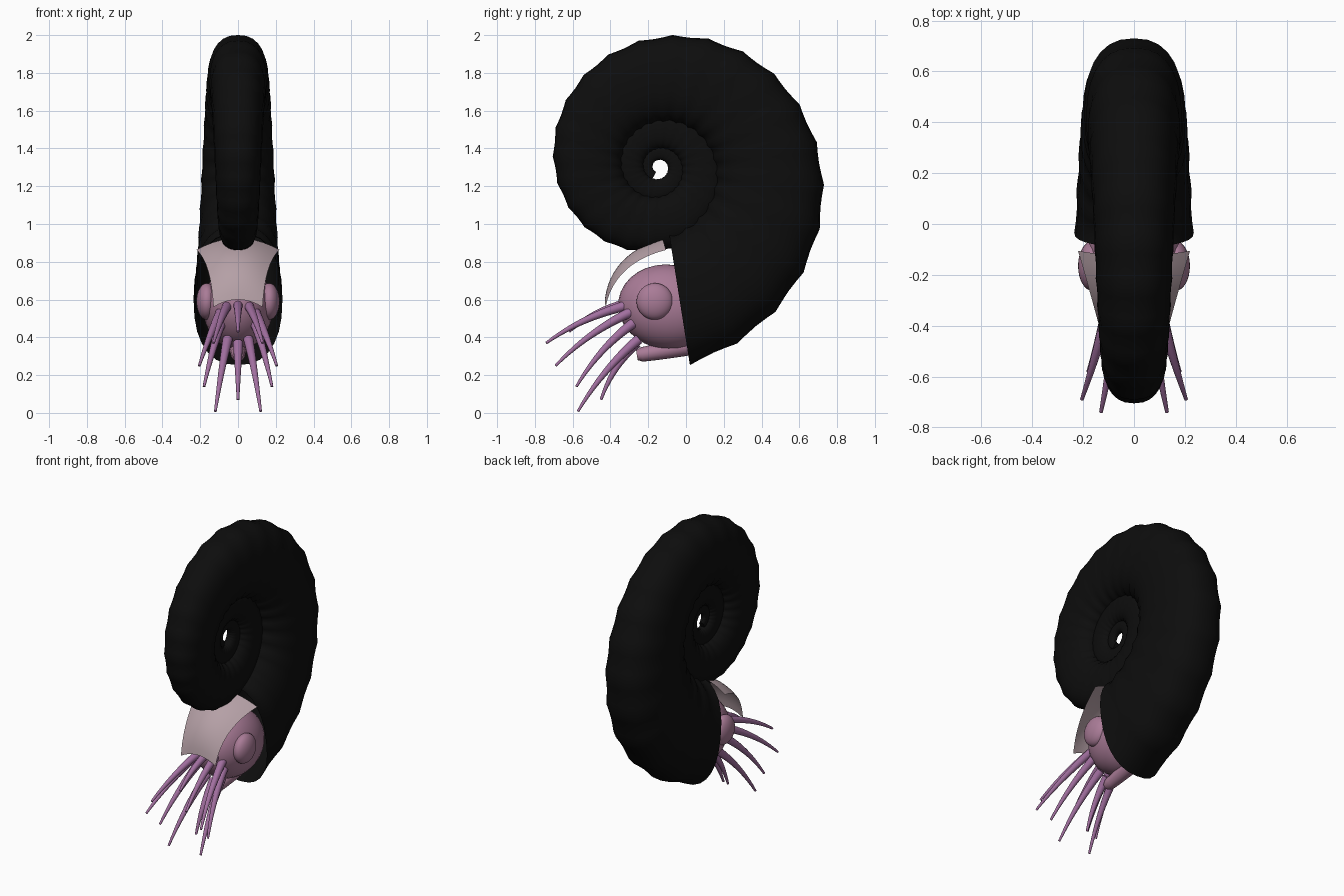
import bpy
import bmesh
import math
from mathutils import Vector

if "Cube" in bpy.data.objects:
    bpy.data.objects.remove(bpy.data.objects["Cube"], do_unlink=True)


def material(name, rgb):
    m = bpy.data.materials.new(name)
    m.use_nodes = True
    m.diffuse_color = (*rgb, 1)
    bsdf = m.node_tree.nodes["Principled BSDF"]
    bsdf.inputs["Base Color"].default_value = (*rgb, 1)
    bsdf.inputs["Roughness"].default_value = 0.7
    return m


BLACK = material("shell black", (0.004, 0.004, 0.004))
SKIN = material("mauve skin", (0.40, 0.20, 0.31))
HOOD = material("pale hood", (0.46, 0.35, 0.38))
ARM = material("violet tentacle", (0.36, 0.16, 0.35))


def finish(name, bm, mat, angle=50):
    mesh = bpy.data.meshes.new(name)
    bmesh.ops.recalc_face_normals(bm, faces=bm.faces)
    bm.to_mesh(mesh)
    bm.free()
    mesh.materials.append(mat)
    ob = bpy.data.objects.new(name, mesh)
    bpy.context.collection.objects.link(ob)
    bpy.ops.object.select_all(action="DESELECT")
    ob.select_set(True)
    bpy.context.view_layer.objects.active = ob
    bpy.ops.object.shade_smooth_by_angle(angle=math.radians(angle))
    return ob


def ring(center, u, v, count, power=2.0):
    """Superellipse section spanned by the half axes u and v."""
    pts = []
    for i in range(count):
        a = math.tau * i / count
        c, s = math.cos(a), math.sin(a)
        pts.append(center + u * math.copysign(abs(c) ** (2 / power), c)
                   + v * math.copysign(abs(s) ** (2 / power), s))
    return pts


def loft(bm, rows, closed=True, cap_start=False, cap_end=False):
    verts = [[bm.verts.new(p) for p in row] for row in rows]
    n = len(rows[0])
    for a, b in zip(verts, verts[1:]):
        for i in range(n if closed else n - 1):
            j = (i + 1) % n
            bm.faces.new((a[i], a[j], b[j], b[i]))
    if cap_start:
        bm.faces.new(verts[0])
    if cap_end:
        bm.faces.new(verts[-1])


def bezier(p, q, r, t):
    return p * (1 - t) ** 2 + q * 2 * t * (1 - t) + r * t * t


def tapered_tube(bm, p, q, r, radius, steps, count, cap_start=True):
    rows = []
    for k in range(steps + 1):
        t = k / steps
        tangent = ((q - p) * (1 - t) + (r - q) * t).normalized()
        side = tangent.cross(Vector((0, 0, 1))).normalized()
        up = side.cross(tangent)
        w = radius(t)
        rows.append(ring(bezier(p, q, r, t), side * w, up * w, count))
    loft(bm, rows, cap_start=cap_start, cap_end=True)


def ellipsoid(name, center, size, mat, tilt=0):
    bpy.ops.mesh.primitive_uv_sphere_add(segments=32, ring_count=16, radius=1, location=center,
                                         rotation=(tilt, 0, 0))
    ob = bpy.context.object
    ob.name = name
    ob.scale = size
    ob.data.materials.append(mat)
    bpy.ops.object.shade_smooth()


# Ribbed spiral shell, open at the mouth
AXIS = Vector((0, -0.145, 1.30))
PER_RIB, RIBS, TURNS = 4, 24, 2.9
rows = []
for k in range(int(PER_RIB * RIBS * TURNS) + 1):
    turn = k / (PER_RIB * RIBS)
    a = math.radians(-81) + math.tau * turn
    size = 1.06 * 0.41 ** turn
    out = Vector((0, math.cos(a), math.sin(a)))
    swell = 1 - 0.05 * abs(math.sin(math.pi * k / PER_RIB))
    rows.append(ring(AXIS + out * size * 0.665, out * size * 0.335 * swell,
                     Vector((size * 0.222 * (0.5 + swell / 2), 0, 0)), 28, 2.4))
bm = bmesh.new()
loft(bm, rows, cap_end=True)
finish("spiral_shell", bm, BLACK, 60)

# Head and eyes
ellipsoid("head", (0, -0.09, 0.56), (0.185, 0.27, 0.225), SKIN, math.radians(-8))
for side, label in ((1, "left"), (-1, "right")):
    ellipsoid(label + "_eye", (side * 0.165, -0.165, 0.59), (0.055, 0.097, 0.097), SKIN)

# Funnel under the head
bm = bmesh.new()
tapered_tube(bm, Vector((0, 0.08, 0.37)), Vector((0, -0.1, 0.33)), Vector((0, -0.26, 0.305)),
             lambda t: 0.055 - 0.018 * t if t < 0.95 else 0.026, 12, 16)
finish("funnel", bm, SKIN)

# Hood: a thin arched sheet, wide at the shell and narrow above the tentacles
top, bend, tip = Vector((0, -0.125, 0.925)), Vector((0, -0.40, 0.84)), Vector((0, -0.43, 0.60))
rows = []
for k in range(13):
    t = k / 12
    mid = bezier(top, bend, tip, t)
    width = 0.22 - 0.15 * t + 0.06 * t * t
    tangent = (bend - top) * (1 - t) + (tip - bend) * t
    inward = Vector((0, -tangent.z, tangent.y)).normalized()
    inward = inward if inward.z < 0 or inward.y > 0 else -inward
    drop = inward.lerp(Vector((0, 0.1, -1)), t) * (0.065 - 0.025 * t)
    rows.append([mid + Vector((s / 5 * width, 0, 0)) + drop * (s / 5) ** 2 for s in range(-5, 6)])
bm = bmesh.new()
loft(bm, rows, closed=False)
finish("hood", bm, HOOD)

# Tentacles: base and tip of each, mirrored to the other side
ARMS = [
    ("top", (0, -0.32, 0.575), (0, -0.62, 0.43)),
    ("upper", (0.055, -0.31, 0.57), (0.13, -0.74, 0.37)),
    ("side", (0.09, -0.29, 0.535), (0.205, -0.69, 0.25)),
    ("lower", (0.09, -0.28, 0.475), (0.18, -0.58, 0.14)),
    ("bottom", (0.055, -0.25, 0.39), (0.12, -0.572, 0.008)),
    ("under", (0, -0.26, 0.37), (0, -0.45, 0.07)),
]
for label, base, end in ARMS:
    for side in ((1, -1) if base[0] else (1,)):
        p, r = (Vector((side * v[0], v[1], v[2])) for v in (base, end))
        q = (p + r) / 2 + Vector((0, -0.03, 0.035))
        bm = bmesh.new()
        tapered_tube(bm, p, q, r, lambda t: 0.027 - 0.02 * t, 10, 12)
        where = "" if not base[0] else "_left" if side > 0 else "_right"
        finish(label + "_tentacle" + where, bm, ARM)
